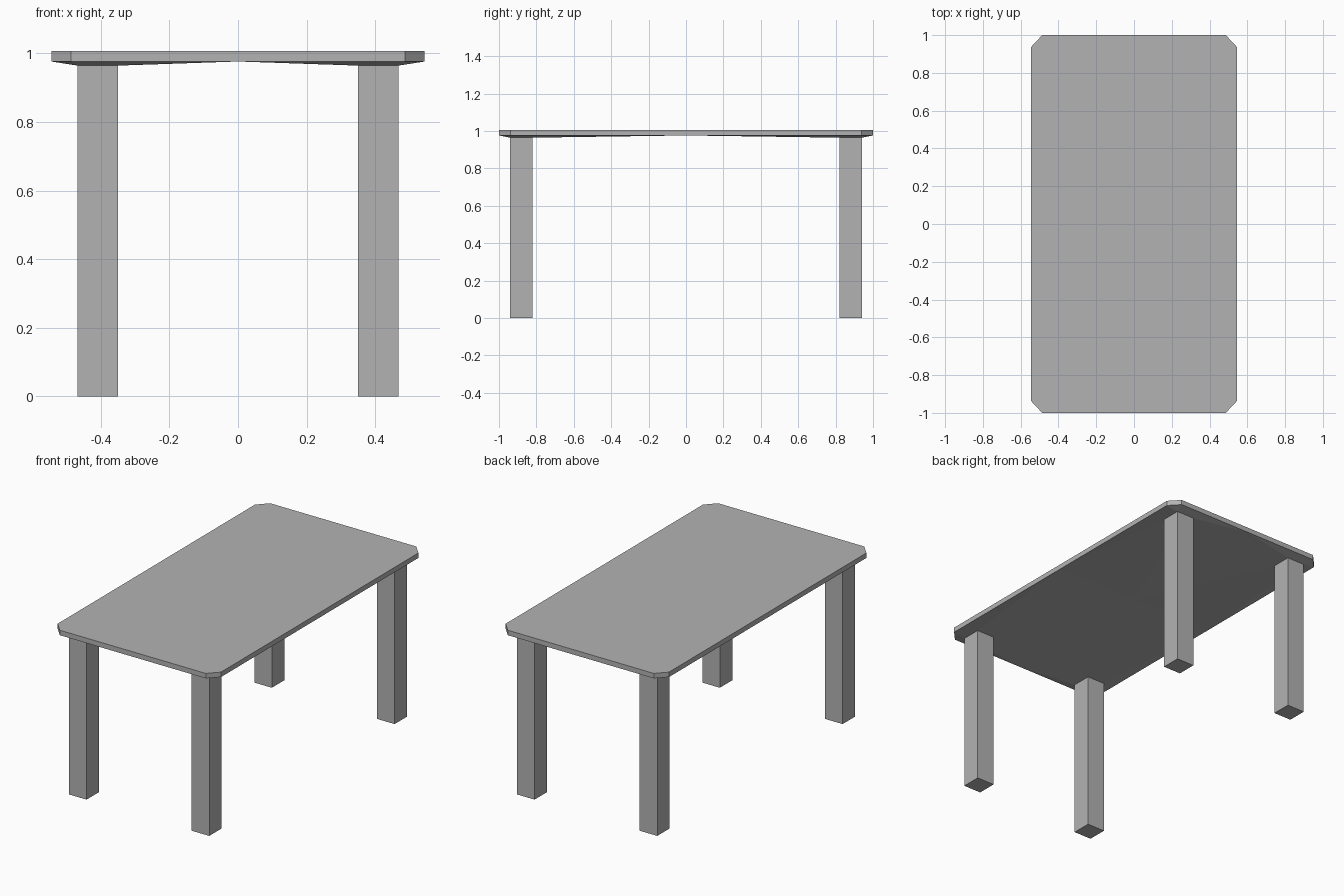
import bpy, bmesh

if "Cube" in bpy.data.objects:
    bpy.data.objects.remove(bpy.data.objects["Cube"])

TOP, EDGE, LEG_TOP = 1.006, 0.976, 0.964
LX0, LX1, LY0, LY1 = 0.35, 0.467, 0.822, 0.94

grey = bpy.data.materials.new("dark_grey")
grey.diffuse_color = (0.45, 0.45, 0.45, 1)
grey.use_nodes = True
grey.node_tree.nodes["Principled BSDF"].inputs["Base Color"].default_value = grey.diffuse_color


def mirrored(name, bm):
    """Turn a quarter mesh into an object mirrored across x and y."""
    bmesh.ops.recalc_face_normals(bm, faces=bm.faces)
    mesh = bpy.data.meshes.new(name)
    bm.to_mesh(mesh)
    bm.free()
    mesh.materials.append(grey)
    obj = bpy.data.objects.new(name, mesh)
    bpy.context.collection.objects.link(obj)
    mod = obj.modifiers.new("Mirror", "MIRROR")
    mod.use_axis = (True, True, False)
    mod.use_clip = True


# Tabletop quarter: chamfered slab whose underside dips towards the leg
bm = bmesh.new()
outline = [(0, 0), (0.544, 0), (0.544, 0.938), (0.486, 1), (0, 1)]
leg_ring = [(LX0, LY0), (LX1, LY0), (LX1, LY1), (LX0, LY1)]
upper = [bm.verts.new((x, y, TOP)) for x, y in outline]
o, d, c, b, a = lower = [bm.verts.new((x, y, EDGE)) for x, y in outline]
p, q, r, s = [bm.verts.new((x, y, LEG_TOP)) for x, y in leg_ring]
bm.faces.new(upper)
for i in (1, 2, 3):
    bm.faces.new((lower[i], lower[i + 1], upper[i + 1], upper[i]))
for f in ((o, p, q, d), (d, q, r, c), (c, r, b), (b, r, s, a), (a, s, p, o)):
    bm.faces.new(f)
mirrored("tabletop", bm)

# Legs: square posts, open where they meet the tabletop
bm = bmesh.new()
base = [bm.verts.new((x, y, 0)) for x, y in leg_ring]
head = [bm.verts.new((x, y, LEG_TOP)) for x, y in leg_ring]
bm.faces.new(base)
for i in range(4):
    j = (i + 1) % 4
    bm.faces.new((base[i], base[j], head[j], head[i]))
mirrored("legs", bm)
